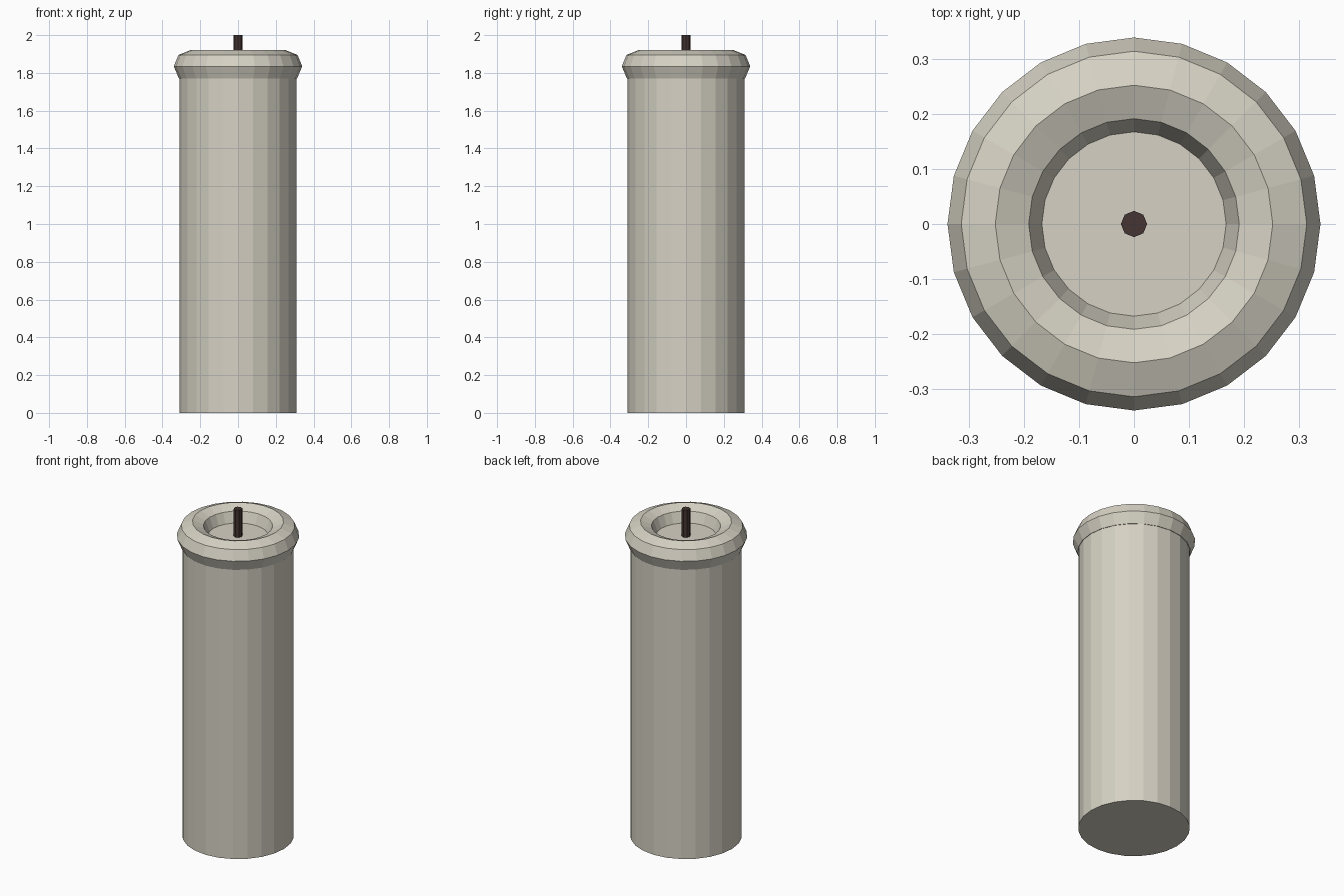
import bpy, bmesh, math

if "Cube" in bpy.data.objects:
    bpy.data.objects.remove(bpy.data.objects["Cube"])


def material(name, rgb):
    m = bpy.data.materials.new(name)
    m.diffuse_color = (*rgb, 1)
    m.use_nodes = True
    m.node_tree.nodes["Principled BSDF"].inputs["Base Color"].default_value = m.diffuse_color
    return m


def lathe(name, profile, sides, mat):
    """Revolve (radius, height) points around z; radius 0 makes a pole, ends are capped."""
    bm = bmesh.new()
    rings = []
    for r, z in profile:
        rings.append([bm.verts.new((r * math.cos(2 * math.pi * i / sides),
                                    r * math.sin(2 * math.pi * i / sides), z))
                      for i in range(sides)])
    for a, b in zip(rings, rings[1:]):
        for i in range(sides):
            j = (i + 1) % sides
            bm.faces.new((a[i], a[j], b[j], b[i]))
    bm.faces.new(rings[0][::-1])
    bm.faces.new(rings[-1])
    mesh = bpy.data.meshes.new(name)
    bm.to_mesh(mesh)
    bm.free()
    mesh.materials.append(mat)
    ob = bpy.data.objects.new(name, mesh)
    bpy.context.collection.objects.link(ob)
    return ob


wax = material("cream_wax", (0.67, 0.64, 0.55))
char = material("dark_brown_wick", (0.058, 0.036, 0.032))

# Candle: straight body, flared lip, and melted recess at the top
lathe("candle_body", [
    (0.31, 0.0), (0.31, 1.77),
    (0.313, 1.77), (0.34, 1.835), (0.315, 1.895), (0.253, 1.92),
    (0.192, 1.895), (0.168, 1.833)], 24, wax)

# Wick standing in the recess
lathe("wick", [(0.024, 1.83), (0.024, 2.0)], 8, char)
